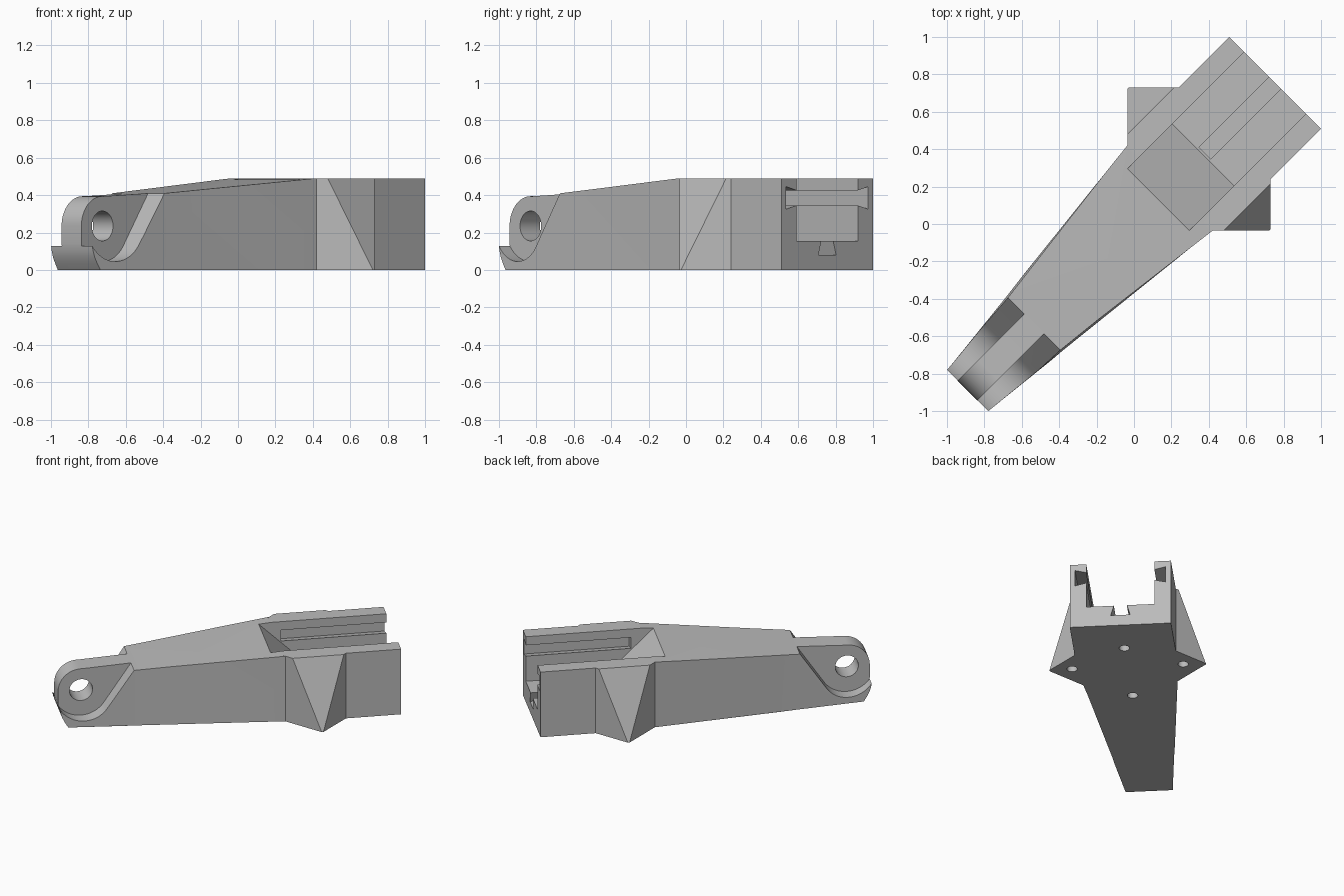
import bpy, bmesh
from math import radians, sin, cos

if "Cube" in bpy.data.objects:
    bpy.data.objects.remove(bpy.data.objects["Cube"], do_unlink=True)

grey = bpy.data.materials.new("plain_grey")
grey.use_nodes = True
colour = (0.5, 0.5, 0.5, 1)
grey.diffuse_color = colour
grey.node_tree.nodes["Principled BSDF"].inputs["Base Color"].default_value = colour


def loft(name, start, end):
    """Solid between two matching closed rings of 3D points."""
    bm = bmesh.new()
    a = [bm.verts.new(p) for p in start]
    b = [bm.verts.new(p) for p in end]
    bm.faces.new(a)
    bm.faces.new(b[::-1])
    for i in range(len(a)):
        j = (i + 1) % len(a)
        bm.faces.new((a[j], a[i], b[i], b[j]))
    bmesh.ops.recalc_face_normals(bm, faces=bm.faces)
    mesh = bpy.data.meshes.new(name)
    bm.to_mesh(mesh)
    bm.free()
    mesh.materials.append(grey)
    ob = bpy.data.objects.new(name, mesh)
    bpy.context.collection.objects.link(ob)
    return ob


def side_prism(name, pts, y0, y1):
    return loft(name, [(x, y0, z) for x, z in pts], [(x, y1, z) for x, z in pts])


def end_prism(name, pts, x0, x1):
    return loft(name, [(x0, y, z) for y, z in pts], [(x1, y, z) for y, z in pts])


def arc(cx, cy, r, a0, a1, n):
    angles = [radians(a0 + (a1 - a0) * i / n) for i in range(n + 1)]
    return [(cx + r * cos(a), cy + r * sin(a)) for a in angles]


def circle(cx, cy, r, n):
    return arc(cx, cy, r, 0, 360 - 360 / n, n - 1)


def combine(target, other, operation):
    mod = target.modifiers.new("combine", "BOOLEAN")
    mod.operation = operation
    mod.solver = "EXACT"
    mod.object = other
    bpy.ops.object.select_all(action="DESELECT")
    bpy.context.view_layer.objects.active = target
    target.select_set(True)
    bpy.ops.object.modifier_apply(modifier=mod.name)
    bpy.data.objects.remove(other, do_unlink=True)


PIVOT = (-1.10, 0.235)

# Main arm: long side profile with rounded nose
nose = [(-1.259, 0.14), (-1.254, 0.105), (-1.243, 0.07), (-1.225, 0.035), (-1.203, 0)]
profile = nose + [(1.068, 0), (1.068, 0.49), (0.27, 0.49), (-0.75, 0.41)]
profile += arc(*PIVOT, 0.159, 86, 180, 18)
arm = side_prism("tapered_arm", profile, -0.6, 0.6)

# Trim the arm to its tapered plan shape
def plan(shoulder, z):
    half = [(-1.3, 0.152), (-0.75, shoulder), (0.27, 0.322), (0.49, 0.346), (1.2, 0.346)]
    return [(x, -y, z) for x, y in half] + [(x, y, z) for x, y in half[::-1]]

combine(arm, loft("plan_trim", plan(0.211, -0.1), plan(0.194, 0.6)), "INTERSECT")

# Sloped side wings
WING = 0.491
for side in (-1, 1):
    def ring(outer, z):
        pts = []
        for v in (0.31, outer):
            w = 0.541 - v
            pts += [(WING - w, side * v, z), (WING + w, side * v, z)]
        return [pts[0], pts[1], pts[3], pts[2]]
    combine(arm, loft("side_wing", ring(0.535, 0), ring(0.364, 0.49)), "UNION")

# Side recesses that leave the thin eye tongue
recess = [(-0.627, 0.6)] + arc(*PIVOT, 0.19, -33.5, -150, 24) + [(-1.4, 0.14), (-1.4, 0.6)]
for side in (-1, 1):
    combine(arm, side_prism("recess_cut", recess, side * 0.075, side * 0.5), "DIFFERENCE")

# Pivot eye
combine(arm, side_prism("eye_cut", circle(*PIVOT, 0.08, 48), -0.3, 0.3), "DIFFERENCE")

# Open channel with a ramped front
channel = [(0.064, 0.6), (0.523, 0.155), (1.2, 0.155), (1.2, 0.6)]
combine(arm, side_prism("channel_cut", channel, -0.233, 0.233), "DIFFERENCE")

# Flared slots in both channel walls
slot = [(0.21, 0.35), (0.31, 0.325), (0.31, 0.445), (0.21, 0.42)]
for side in (-1, 1):
    pts = [(side * y, z) for y, z in slot]
    combine(arm, end_prism("slot_cut", pts, 0.34, 1.2), "DIFFERENCE")

# Dovetail groove in the channel floor
groove = [(-0.067, 0.08), (0.067, 0.08), (0.04, 0.17), (-0.04, 0.17)]
combine(arm, end_prism("groove_cut", groove, 0.535, 1.2), "DIFFERENCE")

# Blind holes underneath
for x, y in ((0.752, 0), (0.105, 0), (0.5, 0.38), (0.5, -0.38)):
    pts = circle(x, y, 0.036, 24)
    hole = loft("hole_cut", [(*p, -0.1) for p in pts], [(*p, 0.06) for p in pts])
    combine(arm, hole, "DIFFERENCE")

# Turn the arm onto its diagonal and smooth the rounded parts
arm.rotation_euler.z = radians(45)
bpy.ops.object.select_all(action="DESELECT")
arm.select_set(True)
bpy.context.view_layer.objects.active = arm
bpy.ops.object.shade_smooth_by_angle(angle=radians(22))
